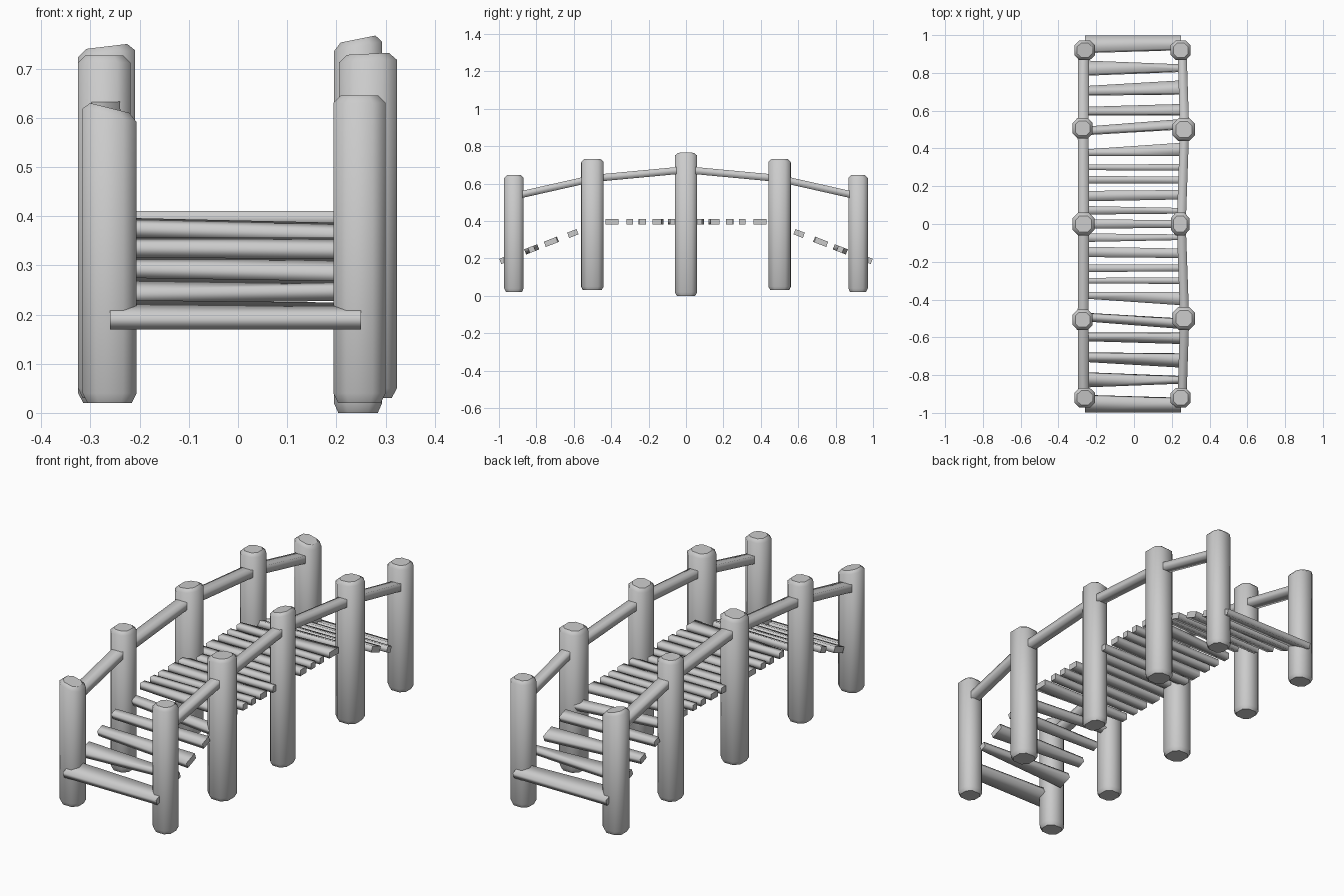
import bpy, bmesh, math
from mathutils import Vector

if "Cube" in bpy.data.objects:
    bpy.data.objects.remove(bpy.data.objects["Cube"])


def loft(name, rings):
    """Skin a list of equal-length point rings, with smooth sides and crisp end caps."""
    bm = bmesh.new()
    rows = [[bm.verts.new(p) for p in ring] for ring in rings]
    n = len(rows[0])
    for a, b in zip(rows, rows[1:]):
        for i in range(n):
            j = (i + 1) % n
            bm.faces.new((a[i], a[j], b[j], b[i])).smooth = True
    caps = [bm.faces.new(rows[0]), bm.faces.new(rows[-1])]
    for cap in caps:
        for e in cap.edges:
            e.smooth = False
    bmesh.ops.recalc_face_normals(bm, faces=bm.faces)
    me = bpy.data.meshes.new(name)
    bm.to_mesh(me)
    bm.free()
    ob = bpy.data.objects.new(name, me)
    bpy.context.collection.objects.link(ob)
    return ob


# Posts: chamfered square logs with roughly cut, tilted tops
def post(name, x, y, rx, ry, z0, ztop, slope):
    def ring(k, z, tilt):
        c = 0.5
        pts = [(1, -c), (1, c), (c, 1), (-c, 1), (-1, c), (-1, -c), (-c, -1), (c, -1)]
        return [(x + u * rx * k, y + v * ry * k, z + tilt * u * rx * k) for u, v in pts]
    loft(name, [ring(0.82, z0, 0), ring(1, z0 + 0.02, 0),
                ring(1, ztop - 0.015, slope), ring(0.72, ztop, slope)])


# side, x, |y|, x radius, y radius, bottom, top, tilt of the cut
post_specs = [
    ("left", -0.261, 0.92, 0.055, 0.052, 0.02, 0.62, -0.25),
    ("right", 0.247, 0.92, 0.053, 0.052, 0.02, 0.645, 0.0),
    ("left", -0.272, 0.507, 0.053, 0.055, 0.03, 0.727, 0.0),
    ("right", 0.264, 0.50, 0.059, 0.06, 0.03, 0.73, 0.05),
    ("left", -0.267, 0.0, 0.058, 0.06, 0.02, 0.745, 0.12),
    ("right", 0.244, 0.0, 0.049, 0.06, 0.0, 0.76, 0.2),
]
for side, x, y, rx, ry, z0, zt, slope in post_specs:
    for s in ((-1, 1) if y else (1,)):
        end = "middle" if not y else ("front" if s < 0 else "back")
        post(f"{side}_{end}_post", x, s * y, rx, ry, z0, zt, slope)


# Handrails: square beams from post to post
rail_pts = [(0.90, 0.537), (0.50, 0.627), (0.0, 0.674)]
rail_x = {"left": (-0.267, -0.269, -0.267), "right": (0.255, 0.268, 0.25)}
for side, xs in rail_x.items():
    w = 0.029 if side == "left" else 0.024
    for s in (-1, 1):
        for i in range(2):
            rings = []
            for k in (i, i + 1):
                (y, z), x, h = rail_pts[k], xs[k], 0.019
                rings.append([(x - w, s * y, z - h), (x + w, s * y, z - h),
                              (x + w, s * y, z + h), (x - w, s * y, z + h)])
            loft(f"{side}_handrail", rings)


# Deck planks: tapered slats, flat in the middle and sloping at the ends
def plank(name, s, left, right):
    mid = sum(left + right) / 4
    slope = 0.385 if mid > 0.46 else 0.0
    n = Vector((slope, 1)).normalized() * 0.015
    rings = []
    for x, (a, b) in ((-0.26, left), (0.25, right)):
        ring = []
        for y, up in ((a, -1), (b, -1), (b, 1), (a, 1)):
            z = 0.335 - (y - 0.6) * slope if slope else 0.395
            ring.append((x, s * (y + up * n.x), z + up * n.y))
        rings.append(ring)
    loft(name, rings)


plank_specs = [
    ((0.05, 0.095), (0.055, 0.085)),
    ((0.12, 0.175), (0.13, 0.18)),
    ((0.215, 0.255), (0.215, 0.25)),
    ((0.285, 0.315), (0.283, 0.317)),
    ((0.36, 0.395), (0.36, 0.43)),
    ((0.475, 0.51), (0.505, 0.55)),
    ((0.58, 0.615), (0.58, 0.63)),
    ((0.685, 0.725), (0.69, 0.755)),
    ((0.79, 0.86), (0.81, 0.84)),
    ((0.91, 0.993), (0.925, 0.993)),
]
plank("middle_plank", 1, (-0.025, 0.025), (-0.02, 0.02))
for left, right in plank_specs:
    for s in (-1, 1):
        plank("front_plank" if s < 0 else "back_plank", s, left, right)
